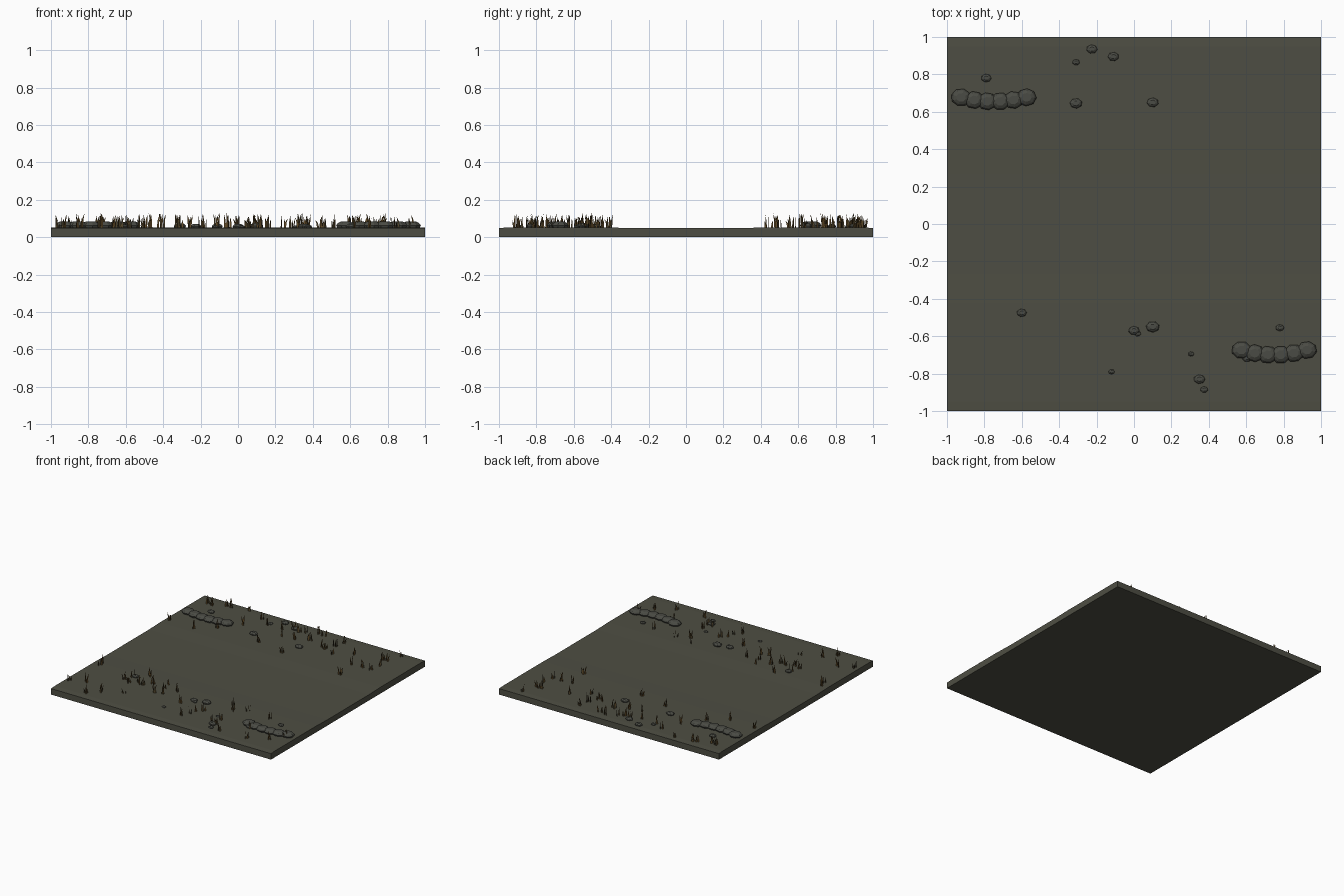
import bpy, bmesh, math, random
from mathutils import Vector

if "Cube" in bpy.data.objects:
    bpy.data.objects.remove(bpy.data.objects["Cube"])
random.seed(7)


def material(name, rgb):
    m = bpy.data.materials.new(name)
    m.diffuse_color = (*rgb, 1)
    m.use_nodes = True
    m.node_tree.nodes["Principled BSDF"].inputs["Base Color"].default_value = m.diffuse_color
    return m


EARTH = material("dull earth", (0.076, 0.076, 0.056))
STONE = material("grey stone", (0.068, 0.070, 0.058))
STRAW = material("dry straw", (0.13, 0.075, 0.022))
OLIVE = material("dark dry grass", (0.085, 0.062, 0.026))


def finish(name, bm, *mats):
    me = bpy.data.meshes.new(name)
    bm.to_mesh(me)
    bm.free()
    for m in mats:
        me.materials.append(m)
    ob = bpy.data.objects.new(name, me)
    bpy.context.collection.objects.link(ob)
    return ob


# Ground slab: shallow path dip across the middle, extruded along x
profile = [(-1, 0), (1, 0), (1, .049), (.95, .052), (.42, .052), (.27, .048),
           (-.27, .048), (-.42, .052), (-.95, .052), (-1, .049)]
bm = bmesh.new()
face = bm.faces.new([bm.verts.new((-1, y, z)) for y, z in profile])
ext = bmesh.ops.extrude_face_region(bm, geom=[face])
bmesh.ops.translate(bm, vec=(2, 0, 0),
                    verts=[g for g in ext["geom"] if isinstance(g, bmesh.types.BMVert)])
bmesh.ops.recalc_face_normals(bm, faces=bm.faces)
finish("ground_slab", bm, EARTH)


def add_rock(bm, x, y, rx, ry, h, sides=8):
    """Faceted flattened boulder with a flat top."""
    turn = random.uniform(0, math.tau)
    rings = []
    for k, z in ((.82, .045), (1, .05 + h * .4), (.82, .05 + h * .75), (.5, .05 + h)):
        rings.append([bm.verts.new((x + rx * k * math.cos(turn + math.tau * i / sides),
                                    y + ry * k * math.sin(turn + math.tau * i / sides), z))
                      for i in range(sides)])
    for a, b in zip(rings, rings[1:]):
        for i in range(sides):
            j = (i + 1) % sides
            bm.faces.new((a[i], a[j], b[j], b[i]))
    bm.faces.new(rings[-1])
    bm.faces.new(rings[0][::-1])


# Curved rows of boulders, one per side of the path
for name, cx, s in (("back_boulder_row", -.75, 1), ("front_boulder_row", .75, -1)):
    bm = bmesh.new()
    for i in range(6):
        t = (i - 2.5) / 2.5
        bow = .655 + .022 * t * t if s > 0 else -.70 + .026 * t * t
        add_rock(bm, cx + t * .175, bow, .054, .047, .034)
    finish(name, bm, STONE)

# Scattered pebbles: x, y, radius
pebbles = [(-.79, .78, .028), (-.31, .865, .02), (-.225, .935, .03), (-.11, .895, .03),
           (-.31, .645, .034), (.10, .65, .032), (-.60, -.475, .027), (0, -.57, .03),
           (.02, -.587, .018), (.10, -.55, .037), (.78, -.555, .023), (.305, -.695, .016),
           (.35, -.83, .031), (.375, -.885, .021), (-.12, -.79, .017), (.605, -.715, .028)]
bm = bmesh.new()
for x, y, r in pebbles:
    add_rock(bm, x, y, r, r * .8, r * .7, 7)
finish("pebbles", bm, STONE)


def add_blade(bm, x, y, ang, h, lean, mat):
    """Flat upright blade that leans within its own plane."""
    d = Vector((math.cos(ang), math.sin(ang), 0))
    base = Vector((x, y, .049))

    def p(off, z):
        return bm.verts.new(base + d * off + Vector((0, 0, z)))
    w = .006
    f = bm.faces.new((p(-w, 0), p(w, 0), p(lean * .4 + w * .7, h * .6),
                      p(lean, h), p(lean * .4 - w * .7, h * .6)))
    f.material_index = mat


# Grass tufts along both verges: x, y
back = [(-.96, .49), (-.74, .47), (-.90, .89), (-.85, .89), (-.76, .93), (-.71, .94),
        (-.57, .98), (-.47, .74), (-.41, .90), (-.31, .83), (-.11, .73), (-.18, .83),
        (-.11, .89), (-.05, .87), (0, .75), (.01, .89), (.10, .80), (.08, .93),
        (.14, .91), (.24, .75), (.29, .74), (.31, .82), (.37, .69), (.33, .90),
        (.51, .78), (.61, .62), (.69, .63), (.76, .63), (.63, .43), (.77, .73),
        (.74, .82), (.77, .84), (.82, .94), (-.60, .58), (-.20, .56), (.05, .50)]
front = [(-.97, -.81), (-.85, -.76), (-.94, -.46), (-.94, -.41), (-.66, -.84), (-.74, -.92),
         (-.64, -.57), (-.58, -.59), (-.50, -.75), (-.61, -.49), (-.52, -.55), (-.48, -.56),
         (-.42, -.50), (-.32, -.63), (-.52, -.40), (-.31, -.52), (-.25, -.60), (-.32, -.45),
         (-.20, -.50), (-.06, -.66), (.10, -.79), (.07, -.83), (.12, -.71), (.16, -.68),
         (.32, -.81), (.37, -.81), (.37, -.73), (.46, -.90), (.29, -.46), (.34, -.55),
         (.43, -.49), (.63, -.72), (.65, -.51), (.70, -.89), (.85, -.80), (.93, -.70)]
for name, spots in (("back_grass", back), ("front_grass", front)):
    bm = bmesh.new()
    for x, y in spots:
        for _ in range(random.randint(3, 5)):
            bx = max(-.97, min(.97, x + random.uniform(-.015, .015)))
            by = max(-.96, min(.96, y + random.uniform(-.015, .015)))
            add_blade(bm, bx, by, random.uniform(0, math.pi), random.uniform(.04, .082),
                      random.uniform(-.018, .018), int(random.random() < .4))
    finish(name, bm, STRAW, OLIVE)
